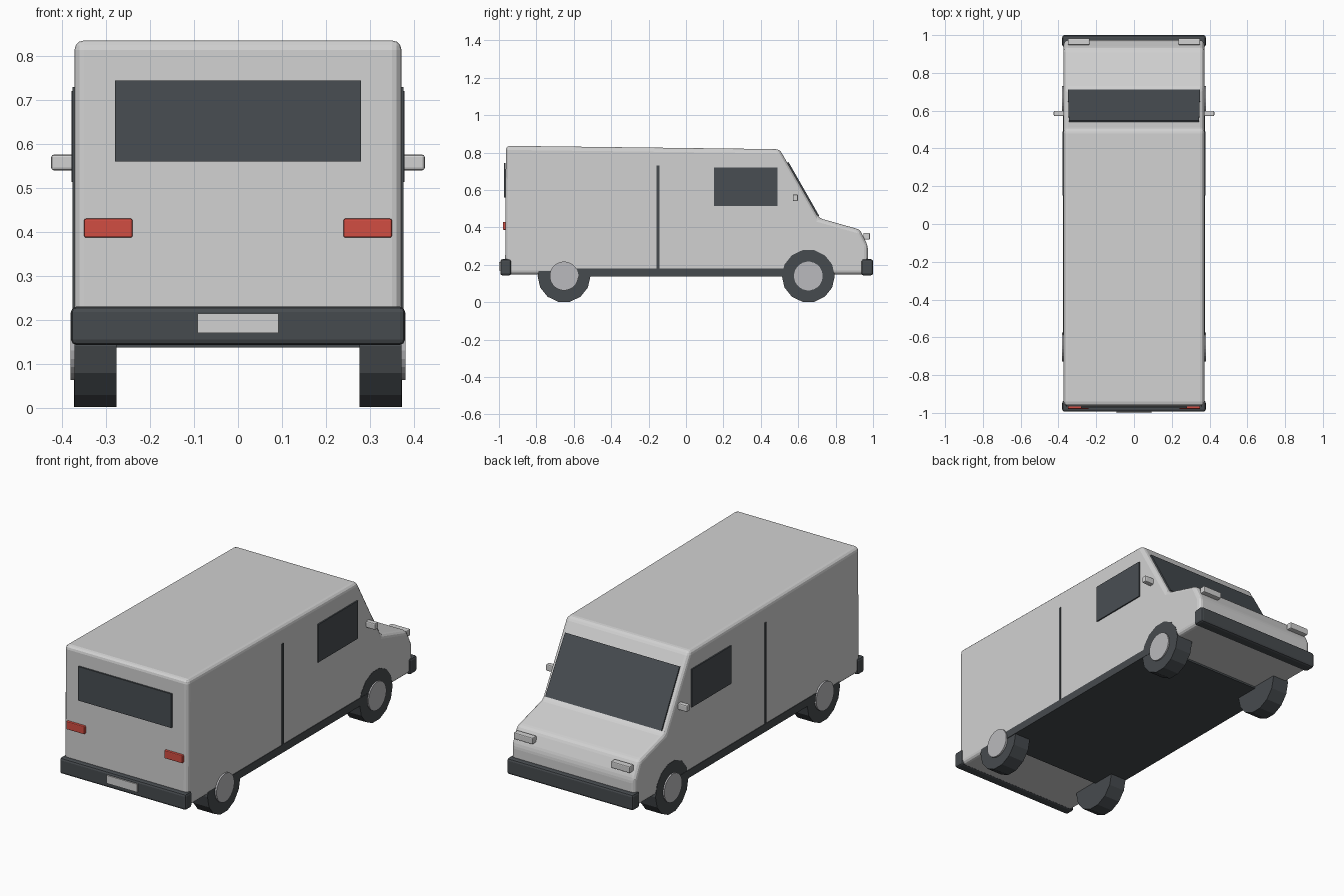
import bpy, bmesh, math
from mathutils import Matrix

if "Cube" in bpy.data.objects:
    bpy.data.objects.remove(bpy.data.objects["Cube"])


def material(name, r, g, b):
    m = bpy.data.materials.new(name)
    m.diffuse_color = (r, g, b, 1)
    m.use_nodes = True
    m.node_tree.nodes["Principled BSDF"].inputs["Base Color"].default_value = m.diffuse_color
    return m


PAINT = material("light grey paint", 0.64, 0.64, 0.64)
DARK = material("dark trim", 0.062, 0.07, 0.077)
GLASS = material("dark glass", 0.066, 0.076, 0.086)
RED = material("red lamp", 0.64, 0.075, 0.055)
RIM = material("rim grey", 0.49, 0.49, 0.51)


def finish(name, bm, mat, bevel=0, segments=2):
    bmesh.ops.recalc_face_normals(bm, faces=bm.faces[:])
    mesh = bpy.data.meshes.new(name)
    bm.to_mesh(mesh)
    bm.free()
    mesh.materials.append(mat)
    ob = bpy.data.objects.new(name, mesh)
    bpy.context.collection.objects.link(ob)
    if bevel:
        mod = ob.modifiers.new("rounded edges", "BEVEL")
        mod.width = bevel
        mod.segments = segments
        mod.limit_method = "ANGLE"
        mod.angle_limit = math.radians(10)
    return ob


def box(name, x, y, z, mat, bevel=0):
    """Box given by its (min, max) range on each axis."""
    bm = bmesh.new()
    centre = [(a + b) / 2 for a, b in (x, y, z)]
    size = [abs(b - a) for a, b in (x, y, z)]
    bmesh.ops.create_cube(bm, size=1, matrix=Matrix.Translation(centre) @ Matrix.Diagonal((*size, 1)))
    return finish(name, bm, mat, bevel)


def cylinder(name, x, y, z, radius, sides, mat):
    """Cylinder lying along x, with a flat at the bottom."""
    bm = bmesh.new()
    place = (Matrix.Translation(((x[0] + x[1]) / 2, y, z))
             @ Matrix.Rotation(math.pi / 2 + math.pi / sides, 4, "X")
             @ Matrix.Rotation(math.pi / 2, 4, "Y"))
    bmesh.ops.create_cone(bm, cap_ends=True, segments=sides, radius1=radius, radius2=radius,
                          depth=abs(x[1] - x[0]), matrix=place)
    return finish(name, bm, mat)


# Body shell: side profile (y, z) extruded across the width
W = 0.372
profile = [(-0.967, 0.147), (-0.963, 0.836), (0.50, 0.818), (0.71, 0.45),
           (0.93, 0.388), (0.973, 0.30), (0.973, 0.147)]
bm = bmesh.new()
face = bm.faces.new([bm.verts.new((-W, y, z)) for y, z in profile])
ext = bmesh.ops.extrude_face_region(bm, geom=[face])
bmesh.ops.translate(bm, vec=(2 * W, 0, 0),
                    verts=[v for v in ext["geom"] if isinstance(v, bmesh.types.BMVert)])
finish("van_body", bm, PAINT, 0.022, 3)

# Dark underfloor with visible sills
box("underfloor", (-0.375, 0.375), (-0.64, 0.645), (0.137, 0.18), DARK)

# Bumpers and number plate
box("rear_bumper", (-0.38, 0.38), (-0.993, -0.935), (0.143, 0.23), DARK, 0.012)
box("front_bumper", (-0.38, 0.38), (0.937, 1.0), (0.143, 0.23), DARK, 0.012)
box("number_plate", (-0.092, 0.092), (-1.0, -0.992), (0.17, 0.214), PAINT)

# Rear window
box("rear_window", (-0.28, 0.28), (-0.974, -0.965), (0.56, 0.745), GLASS)

# Windscreen plate laid on the slope
(ay, az), (by, bz) = profile[2], profile[3]
length = math.hypot(by - ay, bz - az)
mid = 0.585
bm = bmesh.new()
bmesh.ops.create_cube(bm, size=1, matrix=(
    Matrix.Translation((0, ay + (by - ay) * mid, az + (bz - az) * mid))
    @ Matrix.Rotation(math.atan2(bz - az, by - ay), 4, "X")
    @ Matrix.Translation((0, 0, 0.003))
    @ Matrix.Diagonal((0.70, length * 0.78, 0.0095, 1))))
for v in bm.verts:
    if v.co.z > 0.6:
        v.co.x *= 0.985
finish("windscreen", bm, GLASS)

# Parts repeated on both sides
for s, side in ((-1, "left"), (1, "right")):
    def span(a, b):
        return (min(s * a, s * b), max(s * a, s * b))

    box(f"{side}_side_window", span(0.370, 0.379), (0.15, 0.49), (0.514, 0.72), GLASS)
    box(f"{side}_door_gap", span(0.370, 0.376), (-0.157, -0.143), (0.18, 0.73), DARK)
    box(f"{side}_mirror", span(0.36, 0.425), (0.571, 0.599), (0.54, 0.576), PAINT, 0.006)
    box(f"{side}_tail_light", span(0.24, 0.35), (-0.979, -0.96), (0.387, 0.43), RED, 0.004)
    box(f"{side}_headlight", span(0.235, 0.35), (0.948, 0.983), (0.335, 0.371), PAINT, 0.005)

    # Wheels
    for y, end, outer in ((-0.652, "rear", 0.3715), (0.654, "front", 0.3735)):
        cylinder(f"{side}_{end}_tyre", span(0.276, outer), y, 0.14, 0.1415, 14, DARK)
        cylinder(f"{side}_{end}_hub", span(0.30, 0.381), y, 0.14, 0.077, 24, RIM)
